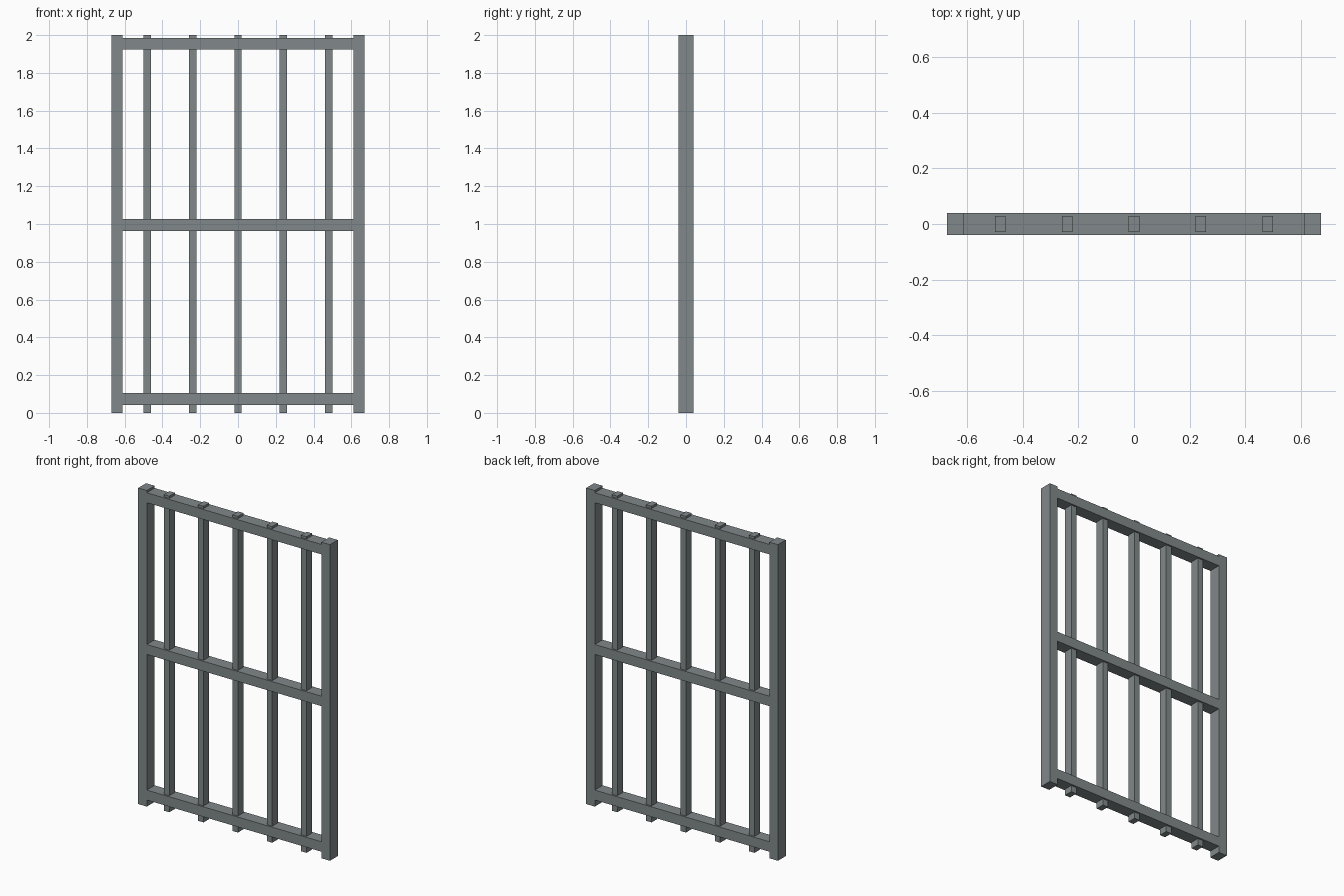
import bpy

if "Cube" in bpy.data.objects:
    bpy.data.objects.remove(bpy.data.objects["Cube"])

# Dark steel colour shared by all parts
steel = bpy.data.materials.new("dark_steel")
steel.diffuse_color = (0.22, 0.25, 0.255, 1)
steel.use_nodes = True
steel.node_tree.nodes["Principled BSDF"].inputs["Base Color"].default_value = steel.diffuse_color


def box(name, x, z, sx, sy, sz):
    """Box centred on (x, 0, z) with full dimensions sx, sy, sz."""
    bpy.ops.mesh.primitive_cube_add(size=1, location=(x, 0, z))
    ob = bpy.context.object
    ob.name = name
    ob.scale = (sx, sy, sz)
    bpy.ops.object.transform_apply(location=False, rotation=False, scale=True)
    ob.data.materials.append(steel)
    return ob


HEIGHT, DEPTH = 2.0, 0.078
STILE_X, STILE_W = 0.641, 0.06
RAIL_H = 0.063
INNER = 2 * STILE_X - STILE_W

# Side stiles
for side, s in (("left", -1), ("right", 1)):
    box(f"{side}_stile", s * STILE_X, HEIGHT / 2, STILE_W, DEPTH, HEIGHT)

# Horizontal rails between the stiles
for name, z in (("bottom", 0.073), ("middle", 0.994), ("top", 1.954)):
    box(f"{name}_rail", 0, z, INNER, DEPTH, RAIL_H)

# Vertical bars passing through the rails
for i in range(5):
    box(f"bar_{i + 1}", (i - 2) * 0.24, HEIGHT / 2, 0.038, 0.056, HEIGHT)
